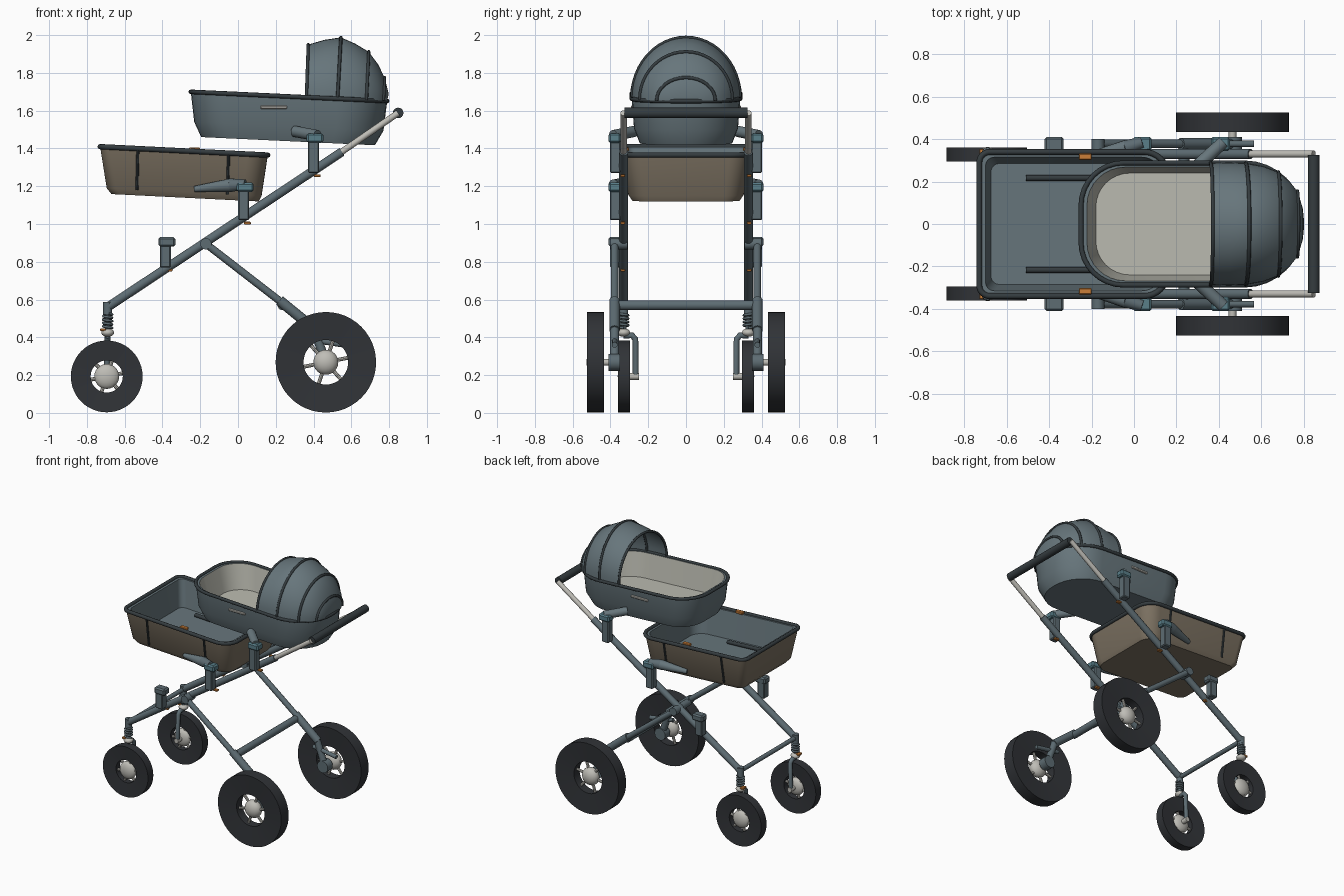
import bpy, bmesh, math
from mathutils import Vector

cube = bpy.data.objects.get("Cube")
if cube:
    bpy.data.objects.remove(cube, do_unlink=True)


def material(name, r, g, b):
    m = bpy.data.materials.new(name)
    m.use_nodes = True
    m.diffuse_color = (r, g, b, 1)
    m.node_tree.nodes["Principled BSDF"].inputs["Base Color"].default_value = (r, g, b, 1)
    return m


SLATE = material("slate fabric", .135, .18, .2)
TAUPE = material("taupe fabric", .2, .165, .12)
CREAM = material("cream lining", .5, .5, .44)
FRAME = material("frame grey", .11, .15, .17)
TRIM = material("dark trim", .035, .045, .05)
RUBBER = material("tyre rubber", .03, .033, .038)
METAL = material("pale metal", .52, .51, .47)
TEAL = material("teal plastic", .1, .21, .25)
ORANGE = material("orange button", .6, .21, .04)


def finish(name, bm, mats, angle=35):
    bmesh.ops.recalc_face_normals(bm, faces=bm.faces)
    me = bpy.data.meshes.new(name)
    bm.to_mesh(me)
    bm.free()
    for m in mats:
        me.materials.append(m)
    for p in me.polygons:
        p.use_smooth = True
    me.set_sharp_from_angle(angle=math.radians(angle))
    ob = bpy.data.objects.new(name, me)
    bpy.context.collection.objects.link(ob)
    return ob


def loft(name, rings, mats, bands=None, ring_closed=True, wrap=False, caps=(False, False)):
    """Skin a list of point rings; bands gives a material slot per band."""
    bm = bmesh.new()
    vs = [[bm.verts.new(p) for p in ring] for ring in rings]
    n = len(rings[0])
    for i in range(len(vs) if wrap else len(vs) - 1):
        a, b = vs[i], vs[(i + 1) % len(vs)]
        for j in range(n if ring_closed else n - 1):
            k = (j + 1) % n
            f = bm.faces.new((a[j], a[k], b[k], b[j]))
            f.material_index = bands[i] if bands else 0
    if caps[0]:
        bm.faces.new(vs[0]).material_index = bands[0] if bands else 0
    if caps[1]:
        bm.faces.new(vs[-1]).material_index = bands[-1] if bands else 0
    return finish(name, bm, mats)


def rod(name, p, q, r, mat, r2=None, n=16):
    p, q = Vector(p), Vector(q)
    d = q - p
    bm = bmesh.new()
    bmesh.ops.create_cone(bm, cap_ends=True, segments=n, radius1=r,
                          radius2=r if r2 is None else r2, depth=d.length)
    bm.transform(d.to_track_quat('Z', 'Y').to_matrix().to_4x4())
    bmesh.ops.translate(bm, verts=bm.verts, vec=(p + q) / 2)
    return finish(name, bm, [mat])


def box(name, c, size, mat, bevel=.006):
    bm = bmesh.new()
    bmesh.ops.create_cube(bm, size=1)
    bmesh.ops.scale(bm, verts=bm.verts, vec=size)
    bmesh.ops.bevel(bm, geom=bm.edges[:], offset=bevel, segments=1, affect='EDGES')
    bmesh.ops.translate(bm, verts=bm.verts, vec=c)
    return finish(name, bm, [mat], 20)


def ball(name, c, size, mat):
    bm = bmesh.new()
    bmesh.ops.create_uvsphere(bm, u_segments=20, v_segments=12, radius=1)
    bmesh.ops.scale(bm, verts=bm.verts, vec=size)
    bmesh.ops.translate(bm, verts=bm.verts, vec=c)
    return finish(name, bm, [mat])


def tube(name, pts, r, mat, closed=False):
    cu = bpy.data.curves.new(name, 'CURVE')
    cu.dimensions = '3D'
    cu.bevel_depth, cu.bevel_resolution, cu.use_fill_caps = r, 2, True
    sp = cu.splines.new('POLY')
    sp.points.add(len(pts) - 1)
    for pt, co in zip(sp.points, pts):
        pt.co = (*co, 1)
    sp.use_cyclic_u = closed
    cu.materials.append(mat)
    ob = bpy.data.objects.new(name, cu)
    bpy.context.collection.objects.link(ob)
    bpy.ops.object.select_all(action='DESELECT')
    ob.select_set(True)
    bpy.context.view_layer.objects.active = ob
    bpy.ops.object.convert(target='MESH')
    return ob


def tray_ring(x0, x1, w, r0, r1, z, slope):
    """Rounded rectangle in plan, sloping down towards +x."""
    pts = []
    for cx, cy, r, a in ((x1 - r1, w - r1, r1, 0), (x0 + r0, w - r0, r0, 90),
                         (x0 + r0, r0 - w, r0, 180), (x1 - r1, r1 - w, r1, 270)):
        for i in range(9):
            t = math.radians(a + i * 90 / 8)
            x = cx + r * math.cos(t)
            pts.append((x, cy + r * math.sin(t), z - slope * x))
    return pts


# Lower seat basket
S1, S2 = .05, .047
rings = [tray_ring(-.67, .11, .285, .05, .09, 1.125, S1),
         tray_ring(-.695, .125, .305, .05, .1, 1.155, S1),
         tray_ring(-.73, .158, .34, .05, .11, 1.373, S1),
         tray_ring(-.70, .128, .315, .04, .09, 1.373, S1),
         tray_ring(-.675, .105, .285, .04, .09, 1.175, S1)]
loft("lower_basket", rings, [TAUPE, SLATE], (0, 0, 1, 1), caps=(True, True))
tube("lower_basket_rim", rings[2], .014, TRIM, True)

# Upper carrycot
rings = [tray_ring(-.195, .725, .245, .17, .23, 1.451, S2),
         tray_ring(-.232, .77, .275, .19, .25, 1.53, S2),
         tray_ring(-.25, .79, .288, .2, .27, 1.688, S2),
         tray_ring(-.222, .765, .268, .18, .25, 1.69, S2),
         tray_ring(-.18, .73, .24, .16, .22, 1.51, S2)]
loft("carrycot", rings, [SLATE, CREAM], (0, 0, 0, 1), caps=(True, True))
tube("carrycot_rim", rings[2], .012, TRIM, True)


# Hood of arched sections: base x, top x, half width, top z
def arch(xb, xt, w, top):
    zb = 1.69 - S2 * xb
    pts = []
    for i in range(25):
        t = math.pi * i / 24
        s = math.sin(t)
        pts.append((xb + (xt - xb) * s, w * math.cos(t), zb + (top - zb) * s))
    return pts


arches = [arch(.362, .372, .288, 1.95), arch(.45, .458, .29, 1.975), arch(.527, .545, .287, 1.988),
          arch(.61, .62, .272, 1.955), arch(.68, .692, .245, 1.912), arch(.735, .742, .2, 1.845),
          arch(.77, .776, .155, 1.775), arch(.79, .798, .09, 1.69)]
loft("hood", arches, [SLATE], ring_closed=False, caps=(False, True))
for i in (0, 2, 4, 6):
    tube("hood_piping", arches[i], .009, TRIM)

# Pusher bar and cross tubes
rod("push_handle", (.848, -.325, 1.588), (.848, .325, 1.588), .028, TRIM)
rod("rear_cross_tube", (.235, -.37, .57), (.235, .37, .57), .026, FRAME)
rod("front_cross_tube", (-.69, -.33, .56), (-.69, .33, .56), .016, FRAME)


def wheel(name, x, y, z, R, r, half):
    def circle(rad, yy):
        return [(x + rad * math.cos(math.tau * i / 48), yy, z + rad * math.sin(math.tau * i / 48))
                for i in range(48)]
    loft(name + "_tyre", [circle(R, y + half), circle(R, y - half),
                          circle(r, y - half * .75), circle(r, y + half * .75)], [RUBBER], wrap=True)
    ball(name + "_hub", (x, y, z), (.066, half * 1.05, .066), METAL)
    for i in range(6):
        a = math.tau * i / 6 + .2
        rod(name + "_spoke", (x, y, z),
            (x + (r + .01) * math.cos(a), y, z + (r + .01) * math.sin(a)), .01, METAL, n=8)


for s, side in ((1, "left_"), (-1, "right_")):
    def P(x, y, z):
        return (x, s * y, z)

    # Wheels
    wheel(side + "rear_wheel", .465, s * .48, .268, .266, .118, .045)
    wheel(side + "front_wheel", -.695, s * .328, .193, .19, .085, .032)

    # Main rail and telescopic handle tube
    rod(side + "main_rail", P(-.69, .33, .56), P(.55, .33, 1.382), .024, FRAME)
    rod(side + "handle_tube", P(.54, .33, 1.376), P(.848, .33, 1.588), .017, METAL)

    # Rear leg, hinge and axle
    rod(side + "hinge", P(-.17, .31, .895), P(-.17, .4, .895), .03, FRAME)
    rod(side + "rear_leg", P(-.17, .378, .895), P(.25, .378, .57), .02, FRAME)
    rod(side + "rear_leg_sleeve", P(.22, .378, .595), P(.41, .378, .44), .028, FRAME)
    rod(side + "swing_arm", P(.4, .378, .45), P(.465, .378, .268), .024, FRAME)
    rod(side + "damper", P(.37, .378, .39), P(.565, .378, .36), .015, FRAME)
    rod(side + "axle_boss", P(.465, .35, .268), P(.465, .41, .268), .045, FRAME)
    rod(side + "rear_axle", P(.465, .37, .268), P(.465, .48, .268), .018, METAL)

    # Sprung front fork
    rod(side + "front_post", P(-.69, .33, .52), P(-.69, .33, .588), .024, FRAME)
    rod(side + "spring_core", P(-.69, .33, .42), P(-.69, .33, .53), .014, FRAME)
    tube(side + "spring", [P(-.69 + .024 * math.cos(i * .6), .33 + .024 * math.sin(i * .6),
                             .45 + .0017 * i) for i in range(45)], .007, FRAME)
    ball(side + "fork_collar", P(-.69, .33, .425), (.034, .034, .022), METAL)
    box(side + "fork_button", P(-.715, .335, .44), (.03, .04, .014), ORANGE, .003)
    tube(side + "front_fork", [P(-.69, .33, .41), P(-.69, .285, .41), P(-.69, .268, .39),
                               P(-.695, .266, .193)], .016, FRAME)
    rod(side + "front_axle", P(-.695, .25, .193), P(-.695, .33, .193), .018, METAL)

    # Seat adapters along the rail
    for x, z0, z1, cap in ((-.385, .77, .9, FRAME), (.03, 1.02, 1.19, TEAL), (.4, 1.27, 1.45, TEAL)):
        box(side + "adapter_body", P(x, .375, (z0 + z1) / 2), (.058, .056, z1 - z0), FRAME)
        box(side + "adapter_cap", P(x + .008, .378, z1 + .005), (.09, .066, .05), cap, .01)
        box(side + "adapter_button", P(x + .02, .335, z0 - .015), (.035, .025, .014), ORANGE, .003)

    # Arms carrying the two seats
    rod(side + "lower_arm", P(-.23, .315, 1.185), P(-.04, .36, 1.205), .016, SLATE, .036)
    rod(side + "lower_arm_end", P(-.04, .36, 1.205), P(.04, .385, 1.21), .036, FRAME, .026)
    rod(side + "upper_arm", P(.3, .275, 1.49), P(.42, .385, 1.468), .03, SLATE)

    # Basket seams, tags and inner bars; carrycot side grip
    for x in (-.53, -.05):
        rod(side + "basket_seam", P(x - .005, .306, 1.155 - S1 * x), P(x, .342, 1.375 - S1 * x),
            .008, TRIM, n=8)
    box(side + "basket_tag", P(-.23, .318, 1.395), (.06, .03, .02), ORANGE, .004)
    rod(side + "inner_bar", P(-.51, .217, 1.215), P(-.2, .217, 1.2), .014, TRIM)
    box(side + "side_grip", P(.19, .283, 1.618), (.14, .016, .018), METAL, .004)
